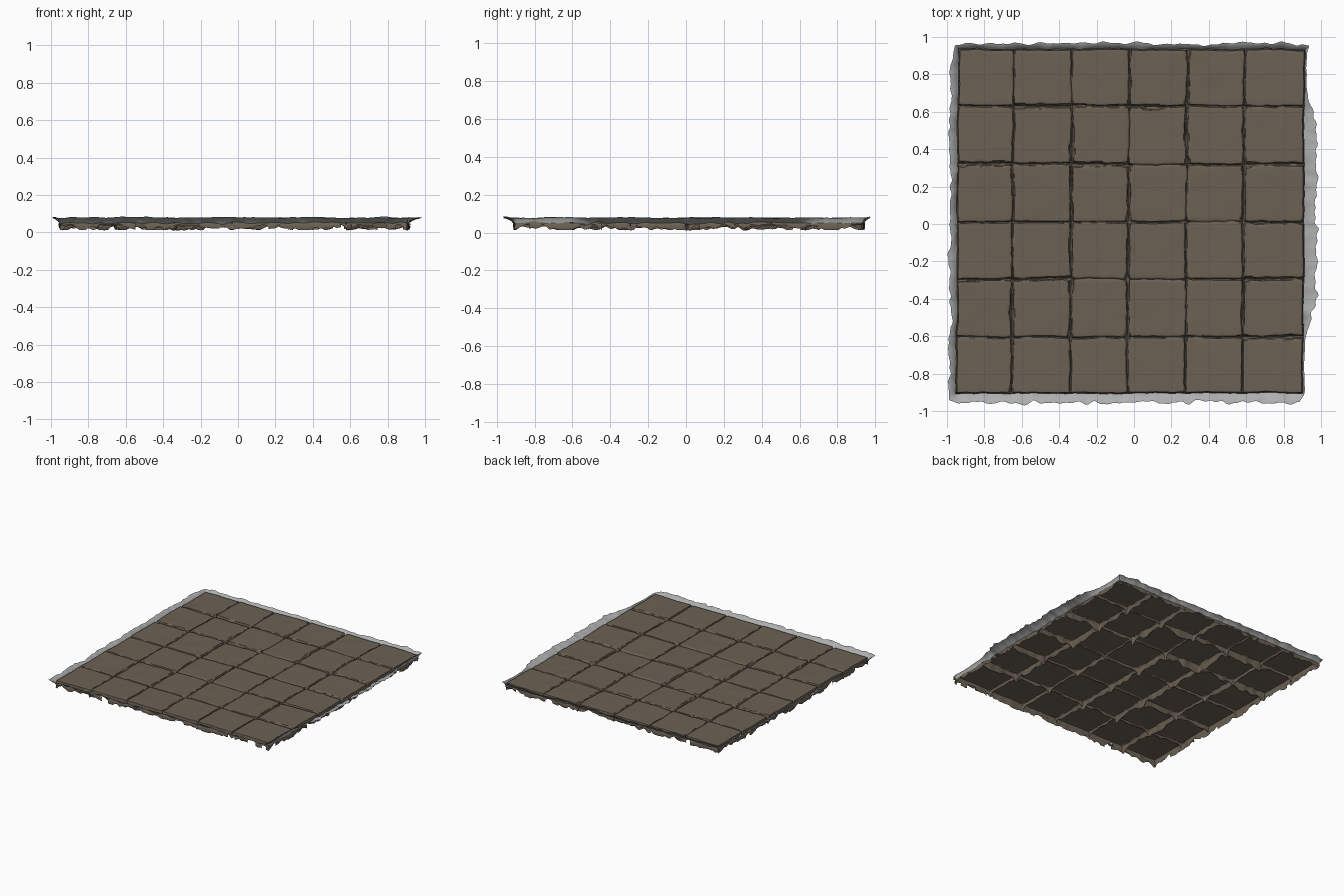
import bpy, bmesh, math, random
from mathutils import Vector, noise

if "Cube" in bpy.data.objects:
    bpy.data.objects.remove(bpy.data.objects["Cube"])

random.seed(4)
XL = [-0.945, -0.648, -0.337, -0.03, 0.28, 0.585, 0.908]   # joint lines
YL = [-0.905, -0.605, -0.295, 0.01, 0.32, 0.63, 0.935]
TOP = 0.072


def material(name, col):
    m = bpy.data.materials.new(name)
    m.diffuse_color = col
    m.use_nodes = True
    m.node_tree.nodes["Principled BSDF"].inputs["Base Color"].default_value = m.diffuse_color
    return m


stone = material("brown_stone", (0.15, 0.12, 0.088, 1))
dust = material("pale_grey_edge", (0.42, 0.425, 0.425, 1))


def n(x, y, f, s=0.0):
    return noise.noise(Vector((x * f, y * f, s)))


def make(name, bm, mat):
    me = bpy.data.meshes.new(name)
    bm.to_mesh(me)
    bm.free()
    me.materials.append(mat)
    ob = bpy.data.objects.new(name, me)
    bpy.context.collection.objects.link(ob)
    for p in me.polygons:
        p.use_smooth = True
    me.set_sharp_from_angle(angle=math.radians(50))
    return ob


# sample positions: dense around the joints, coarser across the stones
def samples(lines):
    out = []
    for i, c in enumerate(lines):
        for o in (-0.03, -0.016, -0.010, -0.006, -0.003, 0, 0.003, 0.006, 0.010, 0.016, 0.03):
            if lines[0] <= c + o <= lines[-1]:
                out.append(c + o)
        if i < 6:
            a, b = c + 0.03, lines[i + 1] - 0.03
            out += [a + (b - a) * k / 15 for k in range(1, 15)]
    return out


strength = {(d, i, j): random.uniform(0.1, 0.9) for d in "xy" for i in range(7) for j in range(7)}


def cell(v, lines):
    return max(0, min(5, sum(v > l for l in lines) - 1))


def joint_depth(d, v, w, lines, cross):
    i = min(range(7), key=lambda k: abs(lines[k] - v))
    dist = abs(lines[i] - v)
    edge = i in (0, 6)
    s = 0.8 if edge else strength[(d, i, cell(w, cross))]
    s *= 0.8 + 0.9 * n(v * 0.3, w, 14, 3.0 if d == "x" else 8.0)
    near = min(abs(w - c) for c in cross)
    s += 0.35 * max(0, 1 - near / 0.035)                 # crossings open up
    s = max(0.1, min(1, s))
    width = 0.003 if edge else 0.003 + 0.008 * s * s
    deep = max(0, 1 - max(0, dist - 0.5 * width) / (0.5 * width + 0.0015))
    rounding = 0.004 * max(0, 1 - dist / 0.02) ** 2
    return 0.055 * s * deep + rounding


def warp(x, y):
    wx = 0.008 * n(x, y, 5, 1) + 0.004 * n(x, y, 22, 2)
    wy = 0.008 * n(x, y, 5, 11) + 0.004 * n(x, y, 22, 12)
    return x + 0.007 * y + wx, y + wy


# paving: one open sheet of 36 worn stones with sunken joints
tilt = {(i, j): (random.uniform(-.012, .012), random.uniform(-.012, .012), random.uniform(-.002, .003))
        for i in range(6) for j in range(6)}
xs, ys = samples(XL), samples(YL)
bm = bmesh.new()
grid = []
for y in ys:
    row = []
    for x in xs:
        i, j = cell(x, XL), cell(y, YL)
        tx, ty, tz = tilt[(i, j)]
        z = TOP + tz + tx * (x - (XL[i] + XL[i + 1]) / 2) + ty * (y - (YL[j] + YL[j + 1]) / 2)
        z += 0.002 * n(x, y, 9, 20)
        z -= max(joint_depth("x", x, y, XL, YL), joint_depth("y", y, x, YL, XL))
        px, py = warp(x, y)
        row.append(bm.verts.new((px, py, max(0.011, z))))
    grid.append(row)
for a, b in zip(grid, grid[1:]):
    for k in range(len(a) - 1):
        bm.faces.new((a[k], a[k + 1], b[k + 1], b[k]))
make("paving_stones", bm, stone)


# ragged crust: flared pale band around the rim
def bulge(side, t):
    if side == 1:                                        # right: wide in the middle
        return 0.010 + 0.055 * max(0, min(1, (0.66 - abs(t - 0.05)) * 6))
    return {0: 0.050, 2: 0.030, 3: 0.038}[side]


corners = [(XL[0], YL[0]), (XL[-1], YL[0]), (XL[-1], YL[-1]), (XL[0], YL[-1])]
normals = [(0, -1), (1, 0), (0, 1), (-1, 0)]
bm = bmesh.new()
rings = []
N = 110
for side in range(4):
    (ax, ay), (bx, by) = corners[side], corners[(side + 1) % 4]
    nx, ny = normals[side]
    for k in range(N):
        t = k / N
        x, y = ax + (bx - ax) * t, ay + (by - ay) * t
        along = x if side in (0, 2) else y
        w = bulge(side, along) * (1 + 0.35 * n(x, y, 9, 30) + 0.4 * n(x, y, 22, 31))
        ox, oy = nx, ny
        if k == 0:                                       # corner points go diagonally
            px, py = normals[side - 1]
            ox, oy = (nx + px) * 0.7, (ny + py) * 0.7
        bx0, by0 = warp(x, y)
        low = 0.050 + 0.012 * n(x, y, 16, 33)
        high = 0.079 + 0.006 * n(x, y, 6, 34) + 0.005 * n(x, y, 22, 35)
        rings.append([bm.verts.new((bx0 + ox * w * f, by0 + oy * w * f, low + (high - low) * g))
                      for f, g in ((0, 0), (0.3, 0.45), (0.7, 0.88), (1, 1))])
for a, b in zip(rings, rings[1:] + rings[:1]):
    for k in range(3):
        bm.faces.new((a[k], a[k + 1], b[k + 1], b[k]))
bmesh.ops.recalc_face_normals(bm, faces=bm.faces)
if sum(f.normal.z for f in bm.faces) < 0:
    bmesh.ops.reverse_faces(bm, faces=bm.faces)
make("rim_crust", bm, dust)

# broken stone chips hanging below the rim
bm = bmesh.new()
for side in range(4):
    (ax, ay), (bx, by) = corners[side], corners[(side + 1) % 4]
    nx, ny = normals[side]
    prev = None
    for k in range(101):
        t = k / 100
        x, y = ax + (bx - ax) * t, ay + (by - ay) * t
        px, py = warp(x, y)
        zb = max(0.012, 0.024 + 0.03 * n(x, y, 7, 40) + 0.02 * n(x, y, 30, 41))
        zt = max(zb, 0.05)
        cur = [bm.verts.new((px + nx * o, py + ny * o, z)) for o, z in
               ((0.0, zt), (0.007, (zb + zt) / 2), (0.003, zb))]
        if prev and n(x, y, 11, 42) > -0.15:             # gaps between chips
            for m in range(2):
                bm.faces.new((prev[m], prev[m + 1], cur[m + 1], cur[m]))
        prev = cur
bmesh.ops.delete(bm, geom=[v for v in bm.verts if not v.link_faces], context='VERTS')
bmesh.ops.reverse_faces(bm, faces=bm.faces)              # chips face outward
make("rim_chips", bm, stone)
